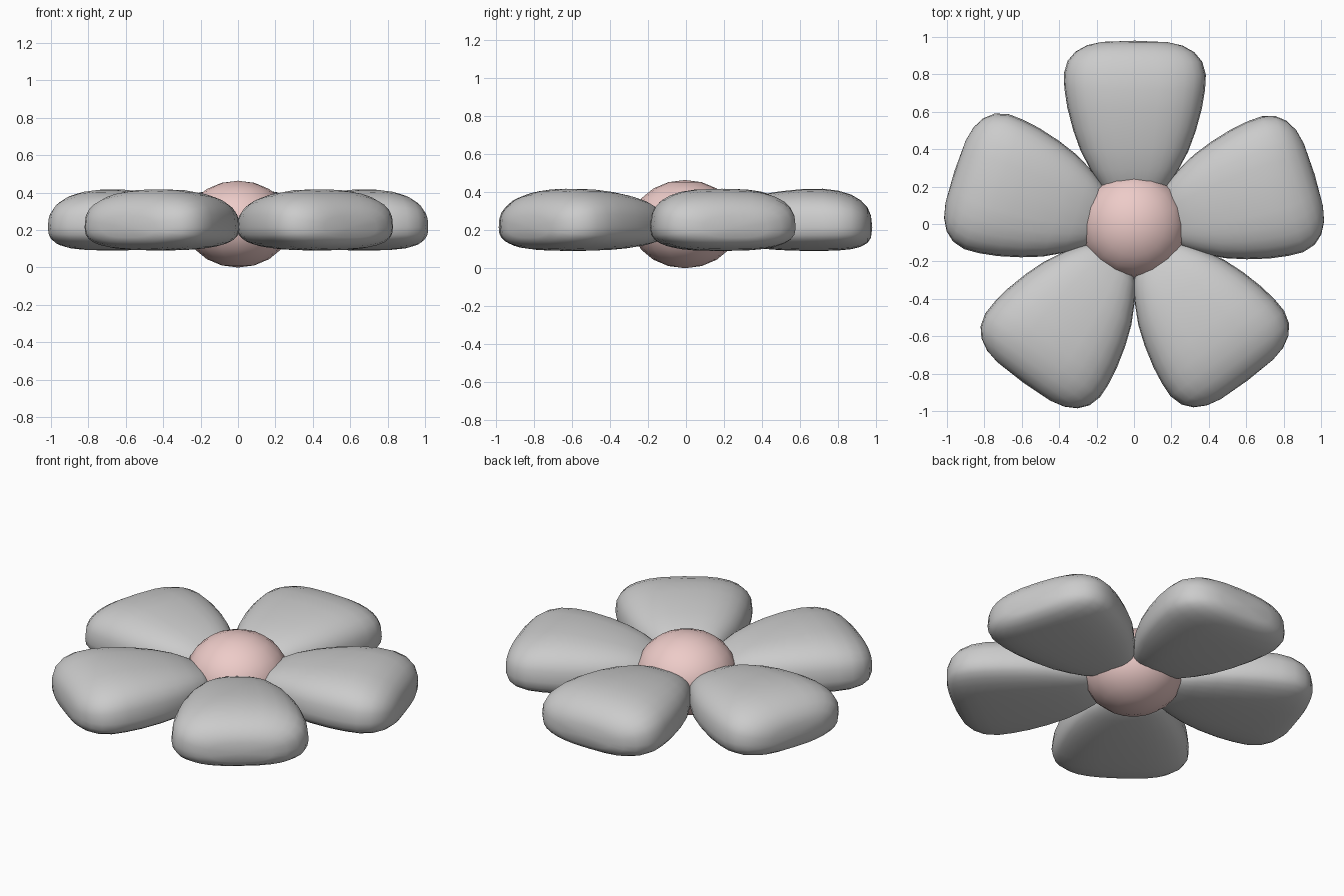
import bpy, bmesh, math
from mathutils import Matrix

if "Cube" in bpy.data.objects:
    bpy.data.objects.remove(bpy.data.objects["Cube"])

CENTRE_Y = -0.03
MID_Z = 0.215
SIDES = 28
# petal stations: distance from flower centre, half width, height above / below mid plane
STATIONS = [
    (0.17, 0.08, 0.05, 0.04), (0.19, 0.135, 0.085, 0.065), (0.24, 0.185, 0.115, 0.085),
    (0.32, 0.235, 0.148, 0.10), (0.42, 0.288, 0.172, 0.112), (0.53, 0.328, 0.19, 0.12),
    (0.65, 0.360, 0.202, 0.124), (0.75, 0.376, 0.203, 0.124), (0.83, 0.380, 0.193, 0.122),
    (0.90, 0.360, 0.172, 0.115), (0.95, 0.318, 0.142, 0.102), (0.985, 0.255, 0.105, 0.082),
    (1.003, 0.175, 0.062, 0.055),
]


def spow(v, p):
    return math.copysign(abs(v) ** p, v)


def petal(name, degrees):
    bm = bmesh.new()
    rings = []
    for r, w, up, down in STATIONS:
        ring = []
        for i in range(SIDES):
            a = 2 * math.pi * i / SIDES
            c, s = spow(math.cos(a), 0.74), spow(math.sin(a), 0.74)
            ring.append(bm.verts.new((r, w * c, (up if s > 0 else down) * s)))
        rings.append(ring)
    for a, b in zip(rings, rings[1:]):
        for i in range(SIDES):
            j = (i + 1) % SIDES
            bm.faces.new((a[i], a[j], b[j], b[i]))
    # rounded ends close to a single point
    for ring, r in ((rings[0], 0.165), (rings[-1], 1.01)):
        tip = bm.verts.new((r, 0, 0))
        for i in range(SIDES):
            bm.faces.new((ring[i], ring[(i + 1) % SIDES], tip))
    bmesh.ops.recalc_face_normals(bm, faces=bm.faces)
    bm.transform(Matrix.Translation((0, CENTRE_Y, MID_Z))
                 @ Matrix.Rotation(math.radians(degrees), 4, 'Z'))
    mesh = bpy.data.meshes.new(name)
    bm.to_mesh(mesh)
    bm.free()
    mesh.shade_smooth()
    obj = bpy.data.objects.new(name, mesh)
    bpy.context.collection.objects.link(obj)


# five petals, set by hand at slightly uneven angles
for name, angle in (("petal_back", 89.7), ("petal_right", 17), ("petal_left", 162),
                    ("petal_front_left", 234), ("petal_front_right", 307)):
    petal(name, angle)

# flower centre: flattened ball
bpy.ops.mesh.primitive_uv_sphere_add(segments=16, ring_count=10, radius=1,
                                     location=(0, -0.005, 0.232))
ball = bpy.context.object
ball.name = "flower_centre"
ball.scale = (0.283, 0.283, 0.232)
bpy.ops.object.shade_smooth()
pink = bpy.data.materials.new("pink")
pink.diffuse_color = (0.85, 0.6, 0.58, 1)
pink.use_nodes = True
pink.node_tree.nodes["Principled BSDF"].inputs["Base Color"].default_value = pink.diffuse_color
ball.data.materials.append(pink)
